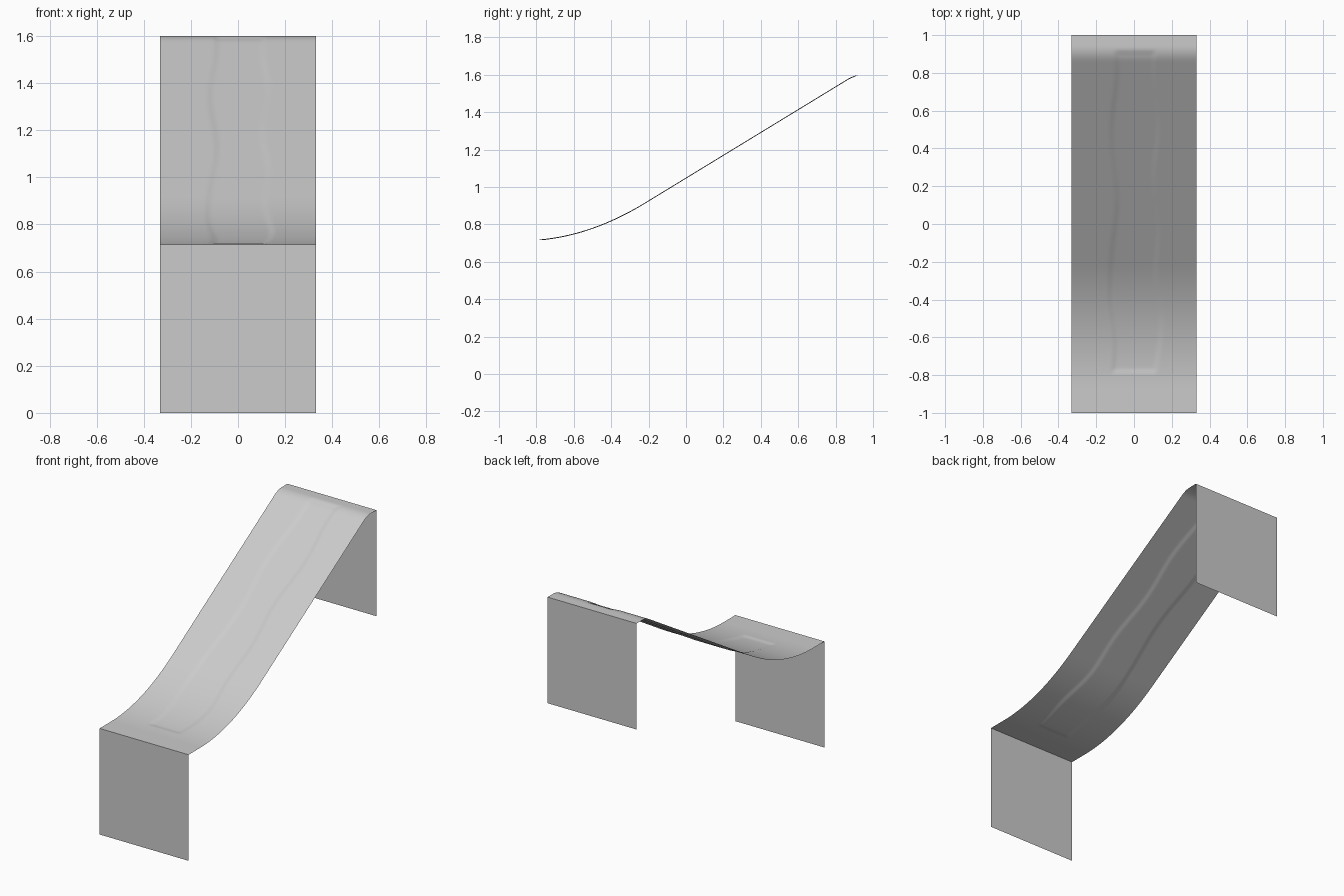
import bpy, bmesh, math

if "Cube" in bpy.data.objects:
    bpy.data.objects.remove(bpy.data.objects["Cube"])

W, LOW, HIGH = 0.332, 0.715, 1.6      # half width, lower and upper levels
SLOPE = 0.61


def ease(y, centre, half):
    """Integral of a linear 0-1 ramp: a rounded bend between two straights."""
    t = y - (centre - half)
    if t <= 0:
        return 0.0
    return t * t / (4 * half) if t < 2 * half else y - centre


def height(y):
    top = -0.549 + (HIGH - LOW) / SLOPE
    return LOW + SLOPE * (ease(y, -0.549, 0.33) - ease(y, top, 0.04))


def smoothstep(t):
    t = max(0.0, min(1.0, t))
    return t * t * (3 - 2 * t)


def worn(x, y):
    """Depth of the shallow wandering path worn into the slope."""
    flare = 0.025 * math.exp(-((y + 0.45) / 0.18) ** 2)
    left = -0.105 + 0.014 * math.sin(9 * y + 0.4) - flare
    right = 0.115 + 0.012 * math.sin(11 * y + 2.0) + flare
    inside = min(x - left, right - x, y + 0.78, 0.91 - y)
    return 0.005 * smoothstep(inside / 0.025 + 0.5)


def make(name, bm):
    me = bpy.data.meshes.new(name)
    bm.to_mesh(me)
    bm.free()
    ob = bpy.data.objects.new(name, me)
    bpy.context.collection.objects.link(ob)
    return ob


# Sloping ground sheet with a shallow path
NX, NY = 56, 160
bm = bmesh.new()
rows = []
for j in range(NY + 1):
    y = -1 + 2 * j / NY
    row = []
    for i in range(NX + 1):
        x = -W + 2 * W * i / NX
        row.append(bm.verts.new((x, y, height(y) - worn(x, y))))
    rows.append(row)
for a, b in zip(rows, rows[1:]):
    for i in range(NX):
        bm.faces.new((a[i], a[i + 1], b[i + 1], b[i])).smooth = True
make("sloping_ground", bm)


# Hanging end walls, one at each end of the slope
def wall(name, y, top):
    bm = bmesh.new()
    side = -1 if y > 0 else 1
    pts = [(-W * side, top - LOW), (W * side, top - LOW), (W * side, top), (-W * side, top)]
    bm.faces.new([bm.verts.new((x, y, z)) for x, z in pts])
    make(name, bm)


wall("front_wall", -1, LOW)
wall("back_wall", 1, HIGH)
